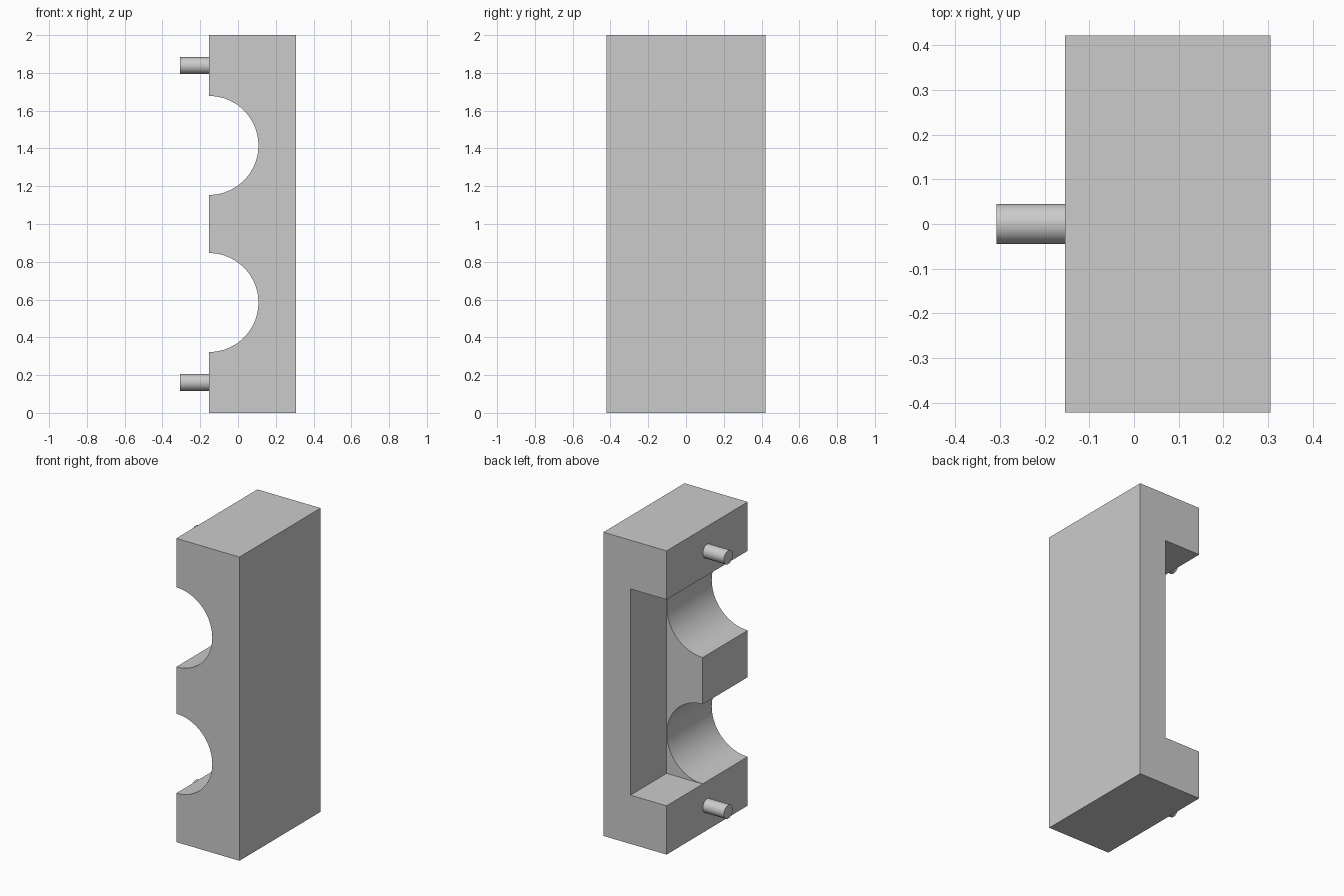
import bpy
import bmesh
import math
from mathutils import Matrix

cube = bpy.data.objects.get("Cube")
if cube:
    bpy.data.objects.remove(cube, do_unlink=True)

X0, X1, HALF_Y, TOP = -0.154, 0.306, 0.422, 2.0   # block extents
MID = TOP / 2
BORE_R, BORE_OFFSET = 0.262, 0.416                # half-round channels
PIN_R, PIN_LEN, PIN_OFFSET = 0.045, 0.154, 0.838  # locating pins
POCKET_Y = 0.046                                  # rear pocket floor

grey = bpy.data.materials.new("light grey")
grey.use_nodes = True
colour = (0.6, 0.6, 0.6, 1)
grey.diffuse_color = colour
grey.node_tree.nodes["Principled BSDF"].inputs["Base Color"].default_value = colour


def make_object(name, bm):
    bmesh.ops.recalc_face_normals(bm, faces=bm.faces)
    mesh = bpy.data.meshes.new(name)
    bm.to_mesh(mesh)
    bm.free()
    mesh.materials.append(grey)
    obj = bpy.data.objects.new(name, mesh)
    bpy.context.collection.objects.link(obj)
    return obj


def smooth(obj):
    bpy.ops.object.select_all(action='DESELECT')
    obj.select_set(True)
    bpy.context.view_layer.objects.active = obj
    bpy.ops.object.shade_smooth_by_angle(angle=math.radians(30))


def prism(name, profile, y0, y1):
    """Extrude an (x, z) profile along y."""
    bm = bmesh.new()
    face = bm.faces.new([bm.verts.new((x, y0, z)) for x, z in profile])
    ext = bmesh.ops.extrude_face_region(bm, geom=[face])["geom"]
    verts = [g for g in ext if isinstance(g, bmesh.types.BMVert)]
    bmesh.ops.translate(bm, verts=verts, vec=(0, y1 - y0, 0))
    return make_object(name, bm)


# Block with two half-round channels along its open side
profile = [(X0, TOP), (X1, TOP), (X1, 0), (X0, 0)]
STEPS = 40
for side in (-1, 1):
    centre = MID + side * BORE_OFFSET
    for i in range(STEPS + 1):
        a = math.pi * (i / STEPS - 0.5)
        profile.append((X0 + BORE_R * math.cos(a), centre + BORE_R * math.sin(a)))
block = prism("clamp_block", profile, -HALF_Y, HALF_Y)

# Rear pocket spanning both channels
reach = BORE_OFFSET + BORE_R + 0.001
wall = X0 + BORE_R + 0.001
cutter = prism("pocket_cutter",
               [(X0 - 0.2, MID - reach), (wall, MID - reach),
                (wall, MID + reach), (X0 - 0.2, MID + reach)],
               POCKET_Y, HALF_Y + 0.2)
cutter.hide_render = True
cut = block.modifiers.new("pocket", 'BOOLEAN')
cut.operation = 'DIFFERENCE'
cut.solver = 'EXACT'
cut.object = cutter
bpy.context.view_layer.objects.active = block
bpy.ops.object.modifier_apply(modifier=cut.name)
bpy.data.objects.remove(cutter, do_unlink=True)
smooth(block)

# Locating pins above and below the channels
for name, side in (("lower_pin", -1), ("upper_pin", 1)):
    bm = bmesh.new()
    place = (Matrix.Translation((X0 - PIN_LEN / 2, 0, MID + side * PIN_OFFSET))
             @ Matrix.Rotation(math.pi / 2, 4, 'Y'))
    bmesh.ops.create_cone(bm, cap_ends=True, segments=32, radius1=PIN_R,
                          radius2=PIN_R, depth=PIN_LEN, matrix=place)
    smooth(make_object(name, bm))
